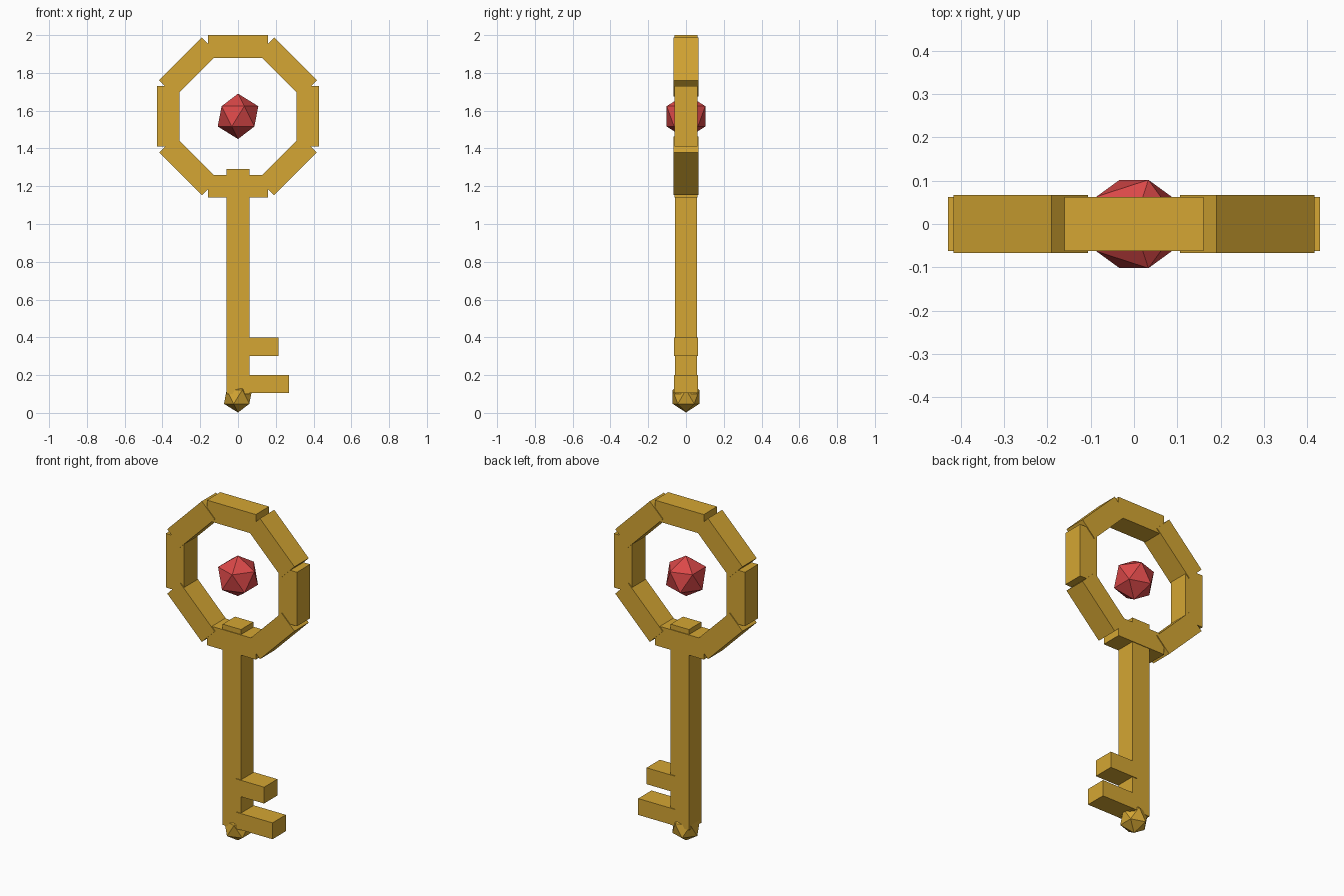
import bpy
import math

cube = bpy.data.objects.get("Cube")
if cube:
    bpy.data.objects.remove(cube, do_unlink=True)


def make_material(name, color):
    mat = bpy.data.materials.new(name)
    mat.use_nodes = True
    mat.diffuse_color = color
    mat.node_tree.nodes["Principled BSDF"].inputs["Base Color"].default_value = color
    return mat


gold = make_material("gold", (0.66, 0.38, 0.033, 1))
red = make_material("gem red", (0.70, 0.065, 0.065, 1))


def finish(name, mat):
    obj = bpy.context.object
    obj.name = name
    obj.data.materials.append(mat)
    return obj


def box(name, center, size, tilt=0):
    bpy.ops.mesh.primitive_cube_add(size=1, location=center, rotation=(0, tilt, 0))
    obj = finish(name, gold)
    obj.scale = size
    return obj


def faceted_ball(name, z, radius, mat):
    bpy.ops.mesh.primitive_ico_sphere_add(subdivisions=1, radius=radius, location=(0, 0, z))
    return finish(name, mat)


# Octagonal bow: eight separate bars, the diagonal ones slightly deeper
ring_z, ring_radius = 1.57, 0.37
for i in range(8):
    a = i * math.pi / 4
    depth = 0.134 if i % 2 else 0.124
    center = (ring_radius * math.sin(a), 0, ring_z + ring_radius * math.cos(a))
    box(f"bow_bar_{i + 1}", center, (0.32, depth, 0.12), a)

# Floating gem in the middle of the bow
faceted_ball("gem", ring_z, 0.12, red)

# Shaft, poking slightly through the lowest bar
bottom, top = 0.1, 1.29
box("shaft", (0, 0, (bottom + top) / 2), (0.12, 0.116, top - bottom))

# Teeth on the left side of the shaft
for name, end, z in (("upper_tooth", 0.215, 0.35), ("lower_tooth", 0.27, 0.153)):
    start = 0.03
    box(name, ((start + end) / 2, 0, z), (end - start, 0.125, 0.097), 0)

# Faceted tip
faceted_ball("tip", 0.085, 0.083, gold)
